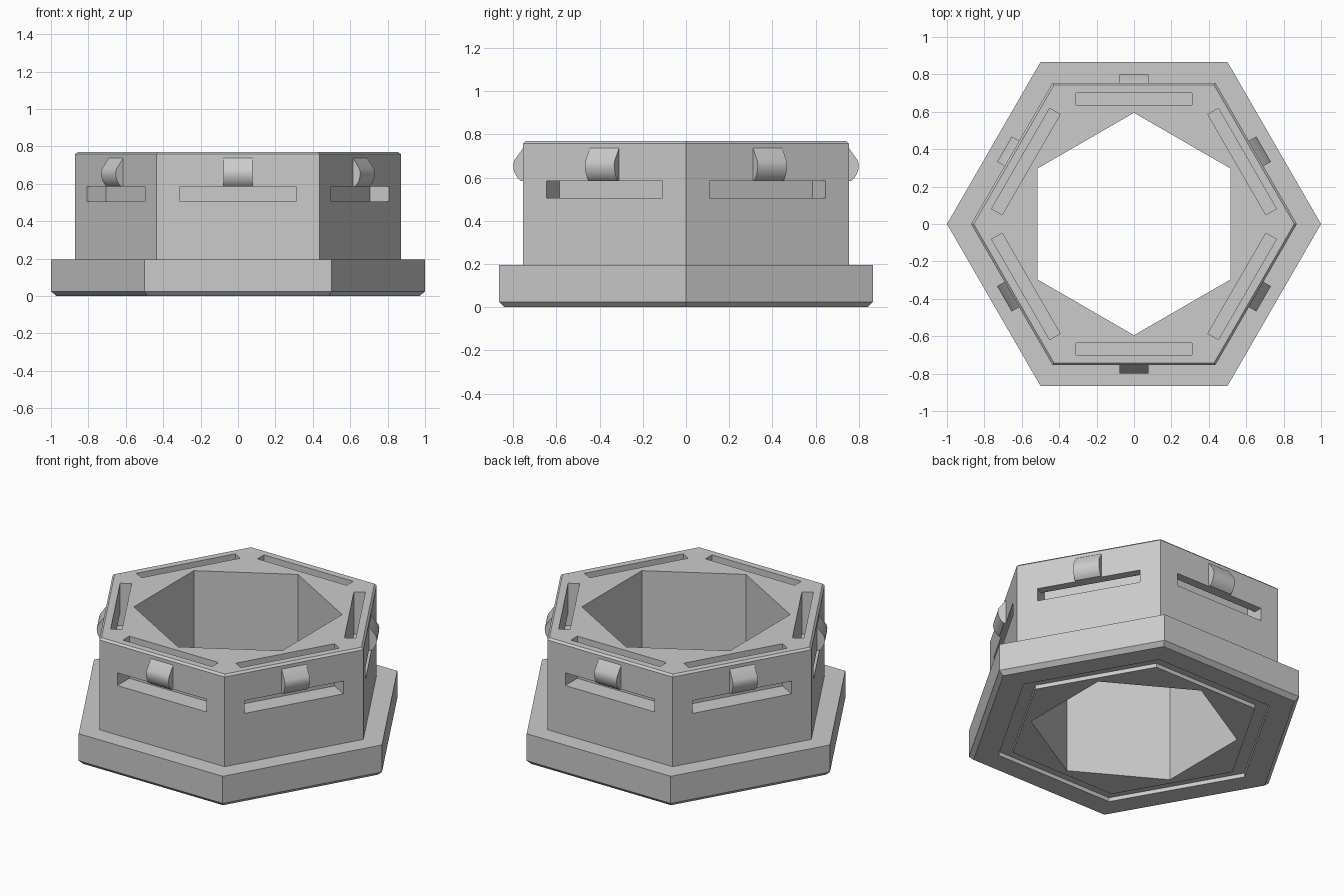
import bpy, bmesh
from math import radians, cos
from mathutils import Matrix, Vector

if "Cube" in bpy.data.objects:
    bpy.data.objects.remove(bpy.data.objects["Cube"], do_unlink=True)

grey = bpy.data.materials.new("plain grey")
grey.use_nodes = True
grey.diffuse_color = (0.6, 0.6, 0.6, 1)
grey.node_tree.nodes["Principled BSDF"].inputs["Base Color"].default_value = grey.diffuse_color


def finish(name, bm):
    bmesh.ops.recalc_face_normals(bm, faces=bm.faces[:])
    mesh = bpy.data.meshes.new(name)
    bm.to_mesh(mesh)
    bm.free()
    mesh.materials.append(grey)
    obj = bpy.data.objects.new(name, mesh)
    bpy.context.collection.objects.link(obj)
    return obj


def add_hex(bm, apothem, z0, z1, turn=0):
    """Hexagonal prism; returns its new vertices."""
    r = apothem / cos(radians(30))
    m = Matrix.Translation((0, 0, (z0 + z1) / 2)) @ Matrix.Rotation(radians(turn), 4, "Z")
    return bmesh.ops.create_cone(bm, cap_ends=True, segments=6, radius1=r, radius2=r,
                                 depth=z1 - z0, matrix=m)["verts"]


def hex_prism(name, apothem, z0, z1, bevel=0, bevel_z=None, turn=30):
    bm = bmesh.new()
    add_hex(bm, apothem, z0, z1, turn)
    if bevel:
        rim = [e for e in bm.edges if all(abs(v.co.z - bevel_z) < 1e-4 for v in e.verts)]
        bmesh.ops.bevel(bm, geom=rim, offset=bevel, segments=1, affect="EDGES")
    return finish(name, bm)


def add_box(bm, lo, hi, turn):
    lo, hi = Vector(lo), Vector(hi)
    m = (Matrix.Rotation(radians(turn), 4, "Z") @ Matrix.Translation((lo + hi) / 2)
         @ Matrix.Diagonal((*(hi - lo), 1)))
    bmesh.ops.create_cube(bm, size=1, matrix=m)


def cut(target, cutter):
    mod = target.modifiers.new("cut", "BOOLEAN")
    mod.operation, mod.solver, mod.object = "DIFFERENCE", "EXACT", cutter
    bpy.context.view_layer.objects.active = target
    bpy.ops.object.modifier_apply(modifier=mod.name)
    bpy.data.objects.remove(cutter, do_unlink=True)


SIDES = range(0, 360, 60)
STEP, TOP = 0.195, 0.77

# Main solids: wide flange and narrower collar
flange = hex_prism("flange", 0.866, 0, STEP, 0.025, 0)
collar = hex_prism("collar", 0.754, STEP, TOP, 0.012, TOP)

# Central opening, turned against the outer hexagon
for part in (flange, collar):
    cut(part, hex_prism("bore_cutter", 0.515, -1, 2, turn=0))

# Shallow hexagonal groove in the underside
groove = hex_prism("groove_cutter", 0.71, -0.1, 0.025)
cut(groove, hex_prism("groove_core", 0.635, -1, 1))
cut(flange, groove)

# Slots: one down from the rim, one in from the side, meeting at the bottom
for name, lo, hi in (("rim_slots", (-0.31, 0.635, 0.505), (0.31, 0.7, 1)),
                     ("side_slots", (-0.31, 0.635, 0.505), (0.31, 0.9, 0.585))):
    bm = bmesh.new()
    for a in SIDES:
        add_box(bm, lo, hi, a)
    cut(collar, finish(name, bm))

# Rounded snap bump above each side slot
profile = [(0.74, 0.585), (0.765, 0.585), (0.78, 0.598), (0.792, 0.618), (0.799, 0.64),
           (0.8, 0.66), (0.795, 0.68), (0.754, 0.737), (0.74, 0.737)]
for i, a in enumerate(SIDES):
    bm = bmesh.new()
    face = bm.faces.new([bm.verts.new((-0.078, y, z)) for y, z in profile])
    ext = bmesh.ops.extrude_face_region(bm, geom=[face], use_keep_orig=True)["geom"]
    bmesh.ops.translate(bm, vec=(0.156, 0, 0),
                        verts=[v for v in ext if isinstance(v, bmesh.types.BMVert)])
    bmesh.ops.rotate(bm, verts=bm.verts[:], matrix=Matrix.Rotation(radians(a), 3, "Z"))
    bump = finish(f"snap_bump_{i + 1}", bm)
    bpy.ops.object.select_all(action="DESELECT")
    bump.select_set(True)
    bpy.context.view_layer.objects.active = bump
    bpy.ops.object.shade_smooth_by_angle(angle=radians(30))
